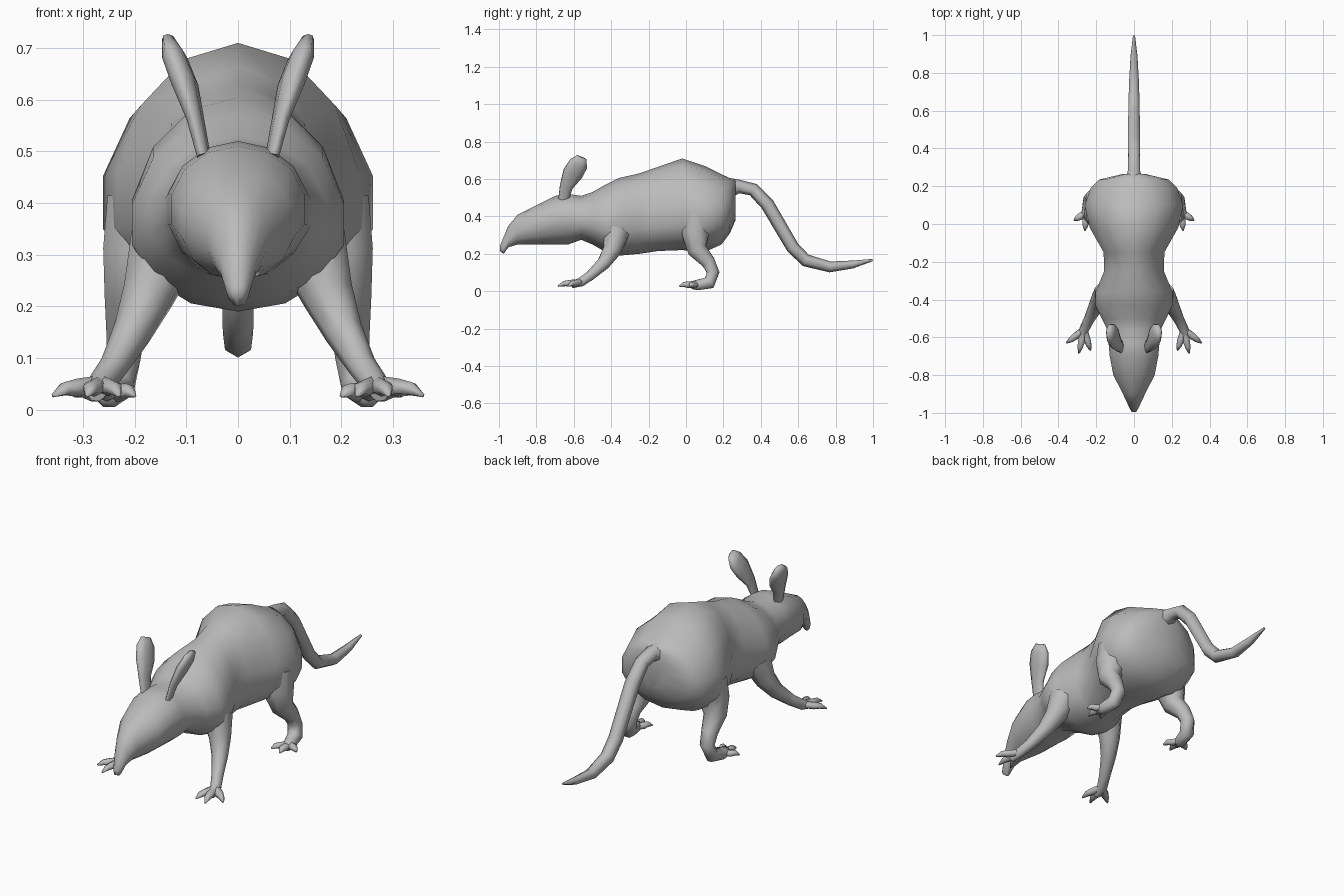
import bpy, bmesh
from math import sin, cos, pi, radians
from mathutils import Vector

cube = bpy.data.objects.get("Cube")
if cube:
    bpy.data.objects.remove(cube, do_unlink=True)

fur = bpy.data.materials.new("grey_fur")
fur.use_nodes = True
GREY = (0.5, 0.5, 0.5, 1)
fur.diffuse_color = GREY
fur.node_tree.nodes["Principled BSDF"].inputs["Base Color"].default_value = GREY


def skin(bm, rings):
    """Bridge a list of point rings and cap both ends."""
    loops = [[bm.verts.new(p) for p in ring] for ring in rings]
    n = len(loops[0])
    for a, b in zip(loops, loops[1:]):
        for i in range(n):
            j = (i + 1) % n
            bm.faces.new((a[i], a[j], b[j], b[i]))
    bm.faces.new(loops[0][::-1])
    bm.faces.new(loops[-1])


def tube(bm, path, side=(1, 0, 0), sides=8, flat=1.0):
    """Tube through (x, y, z, radius) points; flat scales the second axis."""
    pts = [Vector(p[:3]) for p in path]
    rings = []
    for i, p in enumerate(pts):
        t = (pts[min(i + 1, len(pts) - 1)] - pts[max(i - 1, 0)]).normalized()
        u = Vector(side)
        u = (u - t * u.dot(t)).normalized()
        v = t.cross(u)
        r = path[i][3]
        angles = [2 * pi * (k + 0.5) / sides for k in range(sides)]
        rings.append([p + u * r * cos(a) + v * r * flat * sin(a) for a in angles])
    skin(bm, rings)


def finish(bm, name, angle=80):
    bmesh.ops.recalc_face_normals(bm, faces=bm.faces)
    mesh = bpy.data.meshes.new(name)
    bm.to_mesh(mesh)
    bm.free()
    mesh.materials.append(fur)
    obj = bpy.data.objects.new(name, mesh)
    bpy.context.collection.objects.link(obj)
    bpy.ops.object.select_all(action='DESELECT')
    obj.select_set(True)
    bpy.context.view_layer.objects.active = obj
    bpy.ops.object.shade_smooth_by_angle(angle=radians(angle))
    return obj


# Head and torso: y, top z, widest z, bottom z, half width
sections = [
    (-0.995, 0.24, 0.23, 0.215, 0.012), (-0.975, 0.29, 0.24, 0.20, 0.024),
    (-0.95, 0.35, 0.28, 0.235, 0.036), (-0.90, 0.41, 0.33, 0.25, 0.06),
    (-0.80, 0.46, 0.36, 0.25, 0.112), (-0.70, 0.51, 0.39, 0.25, 0.132),
    (-0.63, 0.52, 0.39, 0.25, 0.138), (-0.56, 0.51, 0.38, 0.275, 0.145),
    (-0.50, 0.53, 0.37, 0.25, 0.175), (-0.43, 0.57, 0.35, 0.21, 0.21),
    (-0.36, 0.605, 0.35, 0.19, 0.21), (-0.25, 0.63, 0.37, 0.20, 0.162),
    (-0.15, 0.665, 0.38, 0.215, 0.165), (-0.02, 0.71, 0.39, 0.22, 0.24),
    (0.10, 0.67, 0.39, 0.21, 0.268), (0.19, 0.625, 0.40, 0.25, 0.235),
    (0.235, 0.605, 0.43, 0.31, 0.19), (0.265, 0.595, 0.50, 0.38, 0.06),
]
bm = bmesh.new()
rings = []
for y, top, mid, low, w in sections:
    ring = []
    for k in range(14):
        a = 2 * pi * k / 14 + pi / 2
        h = top - mid if sin(a) > 0 else mid - low
        ring.append((w * cos(a), y, mid + h * sin(a)))
    rings.append(ring)
skin(bm, rings)
finish(bm, "head_and_torso")

# Tail
bm = bmesh.new()
tube(bm, [(0, 0.22, 0.55, 0.06), (0, 0.285, 0.56, 0.036), (0, 0.36, 0.543, 0.035),
          (0, 0.435, 0.465, 0.037), (0, 0.57, 0.235, 0.035), (0, 0.64, 0.165, 0.034),
          (0, 0.77, 0.13, 0.029), (0, 0.89, 0.143, 0.021), (0, 0.998, 0.167, 0.006)],
     sides=6)
finish(bm, "tail")

# Paired parts: ears, limbs and toes
ear = [(0.066, -0.655, 0.49, 0.03), (0.082, -0.64, 0.56, 0.038),
       (0.103, -0.605, 0.63, 0.058), (0.122, -0.575, 0.68, 0.055),
       (0.134, -0.557, 0.715, 0.03)]
front_leg = [(0.14, -0.37, 0.32, 0.075), (0.175, -0.395, 0.22, 0.052),
             (0.205, -0.44, 0.15, 0.038), (0.24, -0.51, 0.085, 0.028),
             (0.265, -0.56, 0.05, 0.026), (0.275, -0.61, 0.035, 0.02)]
front_toes = [(0.358, -0.63), (0.292, -0.685), (0.23, -0.67)]
hind_leg = [(0.175, 0.06, 0.40, 0.085), (0.19, 0.05, 0.30, 0.078),
            (0.208, 0.06, 0.22, 0.055), (0.218, 0.12, 0.155, 0.04),
            (0.222, 0.145, 0.10, 0.036), (0.235, 0.125, 0.045, 0.036),
            (0.25, 0.06, 0.033, 0.03), (0.253, 0.03, 0.033, 0.022)]
hind_toes = [(0.318, 0.02), (0.26, -0.035), (0.20, -0.015)]


def limb(name, path, toes, s):
    bm = bmesh.new()
    tube(bm, [(s * x, y, z, r) for x, y, z, r in path])
    ax, ay, az, _ = path[-2]
    for tx, ty in toes:
        # knuckle in the middle, claw at the tip
        steps = [(0, 0.02, 0), (0.5, 0.021, 0), (0.75, 0.016, 0.002), (1, 0.004, -0.008)]
        tube(bm, [(s * (ax + (tx - ax) * f), ay + (ty - ay) * f,
                   az + (0.035 - az) * f + dz, r) for f, r, dz in steps],
             side=(1, 0.2 * s, 0), sides=6, flat=0.85)
    finish(bm, name)


for s, label in ((1, "left"), (-1, "right")):
    bm = bmesh.new()
    tube(bm, [(s * x, y, z, r) for x, y, z, r in ear],
         side=(-0.25 * s, 0.9, -0.45), flat=0.42)
    finish(bm, label + "_ear")
    limb(label + "_front_leg", front_leg, front_toes, s)
    limb(label + "_hind_leg", hind_leg, hind_toes, s)
